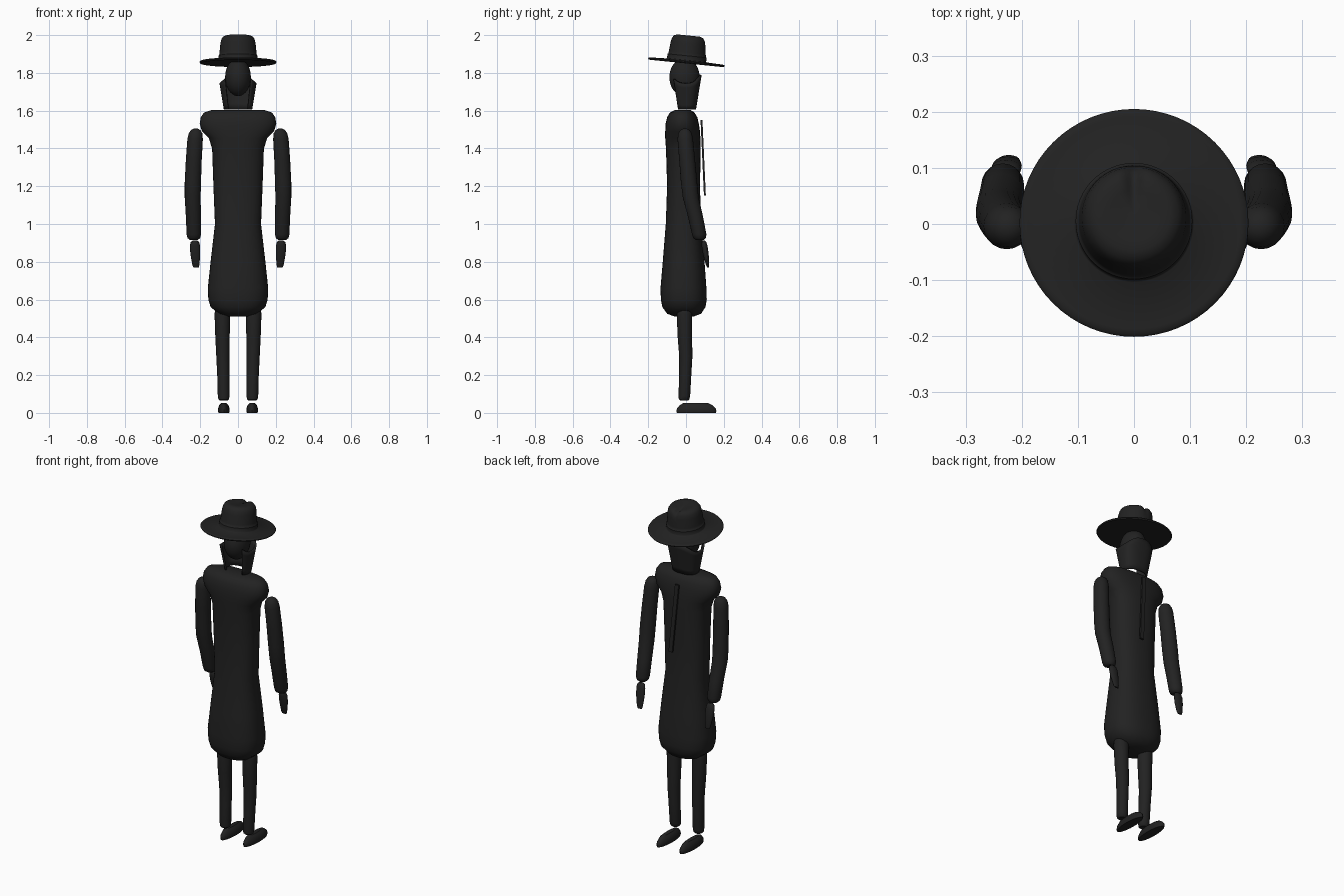
import bpy, bmesh, math
from mathutils import Vector

if "Cube" in bpy.data.objects:
    bpy.data.objects.remove(bpy.data.objects["Cube"])

cloth = bpy.data.materials.new("charcoal black")
cloth.use_nodes = True
colour = (0.016, 0.016, 0.016, 1)
cloth.diffuse_color = colour
cloth.node_tree.nodes["Principled BSDF"].inputs["Base Color"].default_value = colour


def finish(name, bm, angle=40):
    bmesh.ops.recalc_face_normals(bm, faces=bm.faces)
    mesh = bpy.data.meshes.new(name)
    bm.to_mesh(mesh)
    bm.free()
    mesh.materials.append(cloth)
    ob = bpy.data.objects.new(name, mesh)
    bpy.context.collection.objects.link(ob)
    bpy.ops.object.select_all(action="DESELECT")
    ob.select_set(True)
    bpy.context.view_layer.objects.active = ob
    bpy.ops.object.shade_smooth_by_angle(angle=math.radians(angle))
    return ob


def oval(t, rx, ry, power=2):
    c, s = math.cos(t), math.sin(t)
    return (rx * math.copysign(abs(c) ** (2 / power), c),
            ry * math.copysign(abs(s) ** (2 / power), s))


def loft(name, rings, sides=32, power=2, angle=40):
    """Skin horizontal oval rings given as (x, y, z, rx, ry)."""
    bm = bmesh.new()
    loops = []
    for x, y, z, rx, ry in rings:
        pts = [oval(math.tau * i / sides, rx, ry, power) for i in range(sides)]
        loops.append([bm.verts.new((x + px, y + py, z)) for px, py in pts])
    for a, b in zip(loops, loops[1:]):
        for i in range(sides):
            j = (i + 1) % sides
            bm.faces.new((a[i], a[j], b[j], b[i]))
    bm.faces.new(loops[0])
    bm.faces.new(loops[-1])
    return finish(name, bm, angle)


# Long coat: height, half width, back edge, front edge
coat = [(0.51, .05, -.06, .04), (0.525, .10, -.10, .08), (0.56, .145, -.125, .103),
        (0.60, .157, -.133, .11), (0.66, .16, -.135, .108), (0.80, .145, -.123, .098),
        (1.00, .122, -.107, .08), (1.20, .13, -.10, .074), (1.40, .137, -.106, .078),
        (1.455, .155, -.11, .076), (1.49, .19, -.11, .074), (1.53, .203, -.108, .068),
        (1.565, .197, -.10, .06), (1.59, .18, -.085, .045), (1.603, .14, -.06, .025)]
loft("long_coat", [(0, (a + b) / 2, z, w, (b - a) / 2) for z, w, a, b in coat],
     40, 2.4)

# Limbs, built once for each side
for side, s in (("left", 1), ("right", -1)):
    arm = [(.234, .074, .915, .02), (.234, .072, .925, .033), (.234, .07, .945, .038),
           (.236, .05, 1.04, .04), (.24, .025, 1.14, .042), (.239, .016, 1.22, .043),
           (.234, .006, 1.34, .042), (.227, -.004, 1.45, .041), (.225, -.005, 1.48, .036),
           (.224, -.005, 1.497, .025), (.224, -.005, 1.505, .01)]
    loft(side + "_arm", [(s * x, y, z, r, r) for x, y, z, r in arm], 20)

    hand = [(.222, .117, .77, .014, .005), (.223, .114, .785, .019, .009),
            (.226, .105, .84, .026, .015), (.228, .098, .885, .027, .016),
            (.228, .094, .905, .022, .013), (.228, .093, .912, .012, .007)]
    loft(side + "_hand", [(s * x, y, z, a, b) for x, y, z, a, b in hand], 16)

    leg = [(.076, -.01, .065, .02), (.076, -.01, .072, .028), (.076, -.009, .09, .031),
           (.078, -.004, .2, .032), (.08, -.001, .3, .035), (.082, -.006, .4, .038),
           (.083, -.008, .52, .041), (.083, -.008, .555, .038), (.083, -.008, .575, .02)]
    loft(side + "_leg", [(s * x, y, z, r, r) for x, y, z, r in leg], 20)

    shoe = [(.055, 0, .028, .103), (.055, .01, .031, .106), (.055, .024, .03, .102),
            (.053, .042, .024, .085), (.052, .052, .013, .065)]
    loft(side + "_shoe", [(s * .075, y, z, a, b) for y, z, a, b in shoe], 24)

# Head
bm = bmesh.new()
bmesh.ops.create_uvsphere(bm, u_segments=32, v_segments=20, radius=1)
bmesh.ops.scale(bm, vec=Vector((.068, .08, .1)), verts=bm.verts)
bmesh.ops.translate(bm, vec=Vector((0, -.008, 1.777)), verts=bm.verts)
finish("head", bm)

# Face scarf: a tapered sheet wrapped around the jaw, open at the nape
bm = bmesh.new()
columns, rows = 36, 6
grid = []
for i in range(columns + 1):
    t = math.radians(-48 + 276 * i / columns)
    front = math.sin(t)
    rim = 1.745 + (.045 * front ** 2 if front > 0 else .04 * front ** 2)
    column = []
    for j in range(rows + 1):
        f = j / rows
        x, y = oval(t, .07 + .023 * f, .048 + .03 * f, 2.6)
        column.append(bm.verts.new((x, y, 1.607 + (rim - 1.607) * f)))
    grid.append(column)
for a, b in zip(grid, grid[1:]):
    for j in range(rows):
        bm.faces.new((a[j], b[j], b[j + 1], a[j + 1]))
scarf = finish("face_scarf", bm)
thick = scarf.modifiers.new("thickness", "SOLIDIFY")
thick.thickness = .01
thick.offset = 0

# Wide-brimmed hat with a band and a pinched crown
profile = [(.06, -.004), (.19, -.007), (.2, -.006), (.204, 0), (.2, .005), (.19, .006),
           (.107, .009), (.104, .012), (.104, .034), (.1, .037), (.098, .05),
           (.093, .1), (.088, .122), (.079, .135), (.064, .141), (.045, .14),
           (.025, .138), (.005, .137)]
hat = loft("hat", [(0, 0, z, r, r) for r, z in profile], 64, 2, 50)
for v in hat.data.vertices:
    x, y, z = v.co
    if z > .095 and y > 0:
        v.co.z -= .016 * math.exp(-(x / .014) ** 2) * min(1, y / .06)
hat.location = (0, .002, 1.857)
hat.rotation_euler.x = -.1

# Narrow strap hanging on the chest
bm = bmesh.new()
bmesh.ops.create_cube(bm, size=1)
bmesh.ops.scale(bm, vec=Vector((.024, .01, .4)), verts=bm.verts)
strap = finish("chest_strap", bm)
strap.location = (.015, .091, 1.35)
strap.rotation_euler = (.045, -.075, 0)
